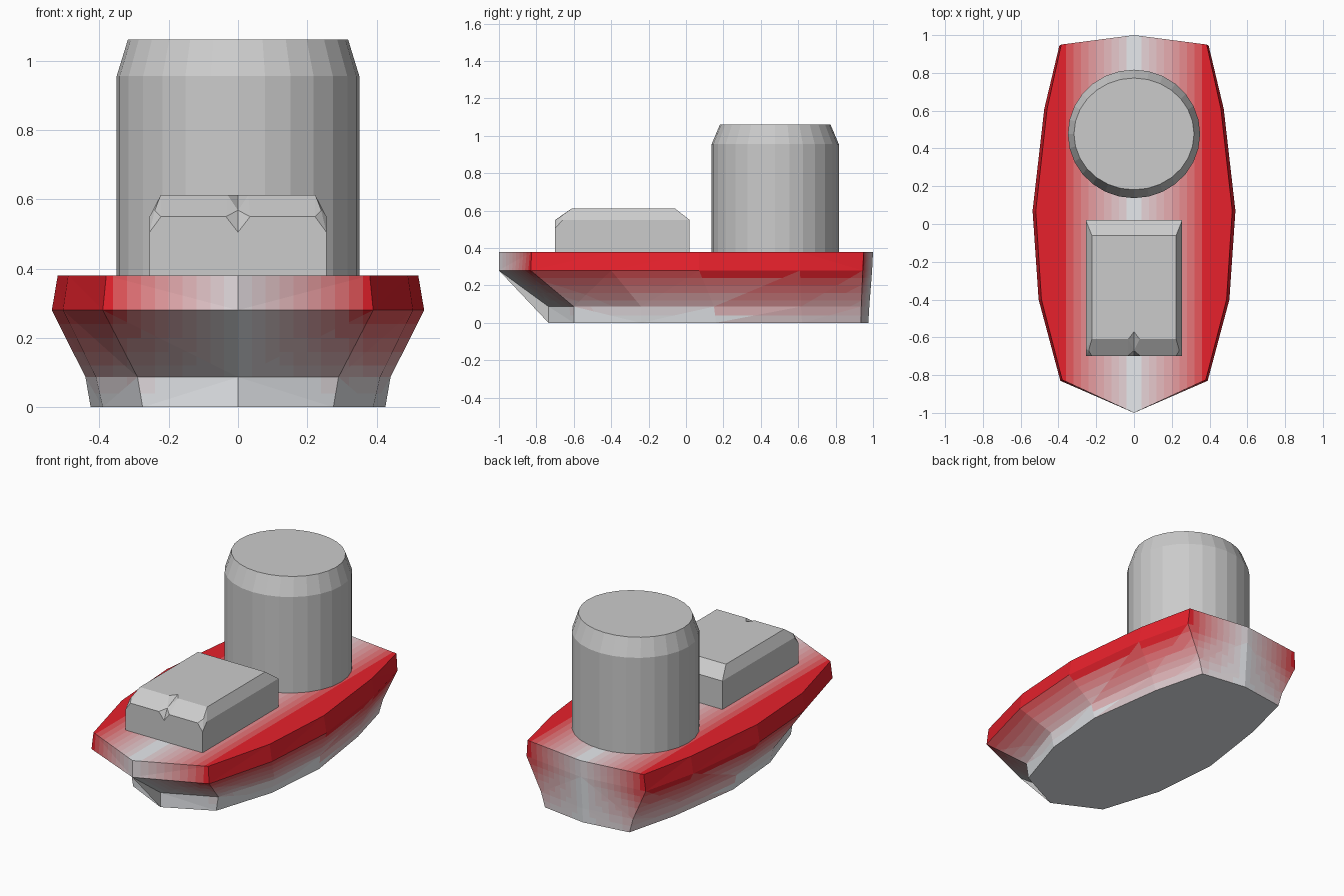
import bpy, bmesh

if "Cube" in bpy.data.objects:
    bpy.data.objects.remove(bpy.data.objects["Cube"])

RED, GREY, LEVELS = (0.8, 0.015, 0.025), (0.8, 0.82, 0.85), 10


def finish(name, bm):
    bmesh.ops.recalc_face_normals(bm, faces=bm.faces[:])
    mesh = bpy.data.meshes.new(name)
    bm.to_mesh(mesh)
    bm.free()
    obj = bpy.data.objects.new(name, mesh)
    bpy.context.collection.objects.link(obj)
    return obj


def bridge(bm, rings):
    """Stack closed rings of points and cap both ends."""
    rows = [[bm.verts.new(p) for p in ring] for ring in rings]
    n = len(rows[0])
    for a, b in zip(rows, rows[1:]):
        for i in range(n):
            j = (i + 1) % n
            bm.faces.new((a[i], a[j], b[j], b[i]))
    bm.faces.new(rows[0])
    bm.faces.new(rows[-1])


def hull_ring(half, z):
    """Half outline runs bow to stern; mirror it to close the ring."""
    return [(x, y, z) for x, y in half] + [(-x, y, z) for x, y in half[-2:0:-1]]


# Hull: four stacked outlines
bottom = [(0, -.735), (.275, -.6), (.39, -.24), (.425, .16), (.36, .62), (.28, .935), (0, .975)]
lower = [(0, -.735), (.29, -.6), (.41, -.24), (.44, .15), (.385, .615), (.305, .937), (0, .98)]
wide = [(0, -1), (.39, -.83), (.505, -.4), (.537, .07), (.475, .61), (.395, .945), (0, .995)]
deck = [(0, -1), (.38, -.825), (.49, -.4), (.52, .07), (.46, .61), (.385, .95), (0, 1)]
bm = bmesh.new()
bridge(bm, [hull_ring(bottom, 0), hull_ring(lower, .087),
            hull_ring(wide, .28), hull_ring(deck, .38)])
bmesh.ops.triangulate(bm, faces=[f for f in bm.faces if len(f.verts) == 4])

# Split into narrow bands so the grey-to-red fade can follow the faces
cuts = [((s * k * .04, 0, 0), (1, 0, 0)) for k in range(1, 10) for s in (-1, 1)]
cuts += [((0, 0, z), (0, 0, 1)) for z in (.04, .12, .16, .2, .24)]
for co, no in cuts:
    bmesh.ops.bisect_plane(bm, geom=bm.verts[:] + bm.edges[:] + bm.faces[:],
                           plane_co=co, plane_no=no, dist=1e-5)
for f in bm.faces:
    c = f.calc_center_median()
    w = min(1, abs(c.x) / .38)
    if c.z < .28:
        floor = 0 if c.y > .3 else .06
        w *= max(0, (c.z - floor) / (.28 - floor)) ** .6
    f.material_index = round(w * LEVELS)
hull = finish("hull", bm)
for i in range(LEVELS + 1):
    t = i / LEVELS
    mat = bpy.data.materials.new(f"hull_paint_{i}")
    mat.diffuse_color = [g + (r - g) * t for r, g in zip(RED, GREY)] + [1]
    mat.use_nodes = True
    mat.node_tree.nodes["Principled BSDF"].inputs["Base Color"].default_value = mat.diffuse_color
    hull.data.materials.append(mat)

# Thin fin under the bow
bm = bmesh.new()
bm.faces.new([bm.verts.new(p) for p in ((0, -1, .28), (0, -.735, .087), (0, -.735, 0))])
finish("bow_fin", bm)

# Funnel with a chamfered top
bpy.ops.mesh.primitive_cylinder_add(vertices=28, radius=1, depth=.62, location=(0, .477, .645))
funnel = bpy.context.object
funnel.name = "funnel"
bm = bmesh.new()
bm.from_mesh(funnel.data)
top = [v for v in bm.verts if v.co.z > 0]
for v in bm.verts:
    v.co.x *= .35
    v.co.y *= .34
cap = next(f for f in bm.faces if f.normal.z > .9)
new = bmesh.ops.extrude_face_region(bm, geom=[cap])["geom"]
bmesh.ops.delete(bm, geom=[cap], context='FACES_ONLY')
for v in new:
    if isinstance(v, bmesh.types.BMVert):
        v.co.x *= .908
        v.co.y *= .87
        v.co.z += .105
bmesh.ops.recalc_face_normals(bm, faces=bm.faces[:])
bm.to_mesh(funnel.data)
bm.free()

# Cabin: one chamfered half with clipped front corners, mirrored
points = [(x, y, .34) for x in (0, .255) for y in (-.7, .02)]
points += [(0, .02, .55), (.255, .02, .55), (0, -.06, .612), (.223, -.06, .612)]
points += [(.255, -.7, .505), (.222, -.7, .55), (.24, -.67, .568), (.255, -.66, .55),
           (.223, -.61, .612)]
points += [(0, -.7, .505), (.035, -.7, .55), (0, -.67, .568), (0, -.63, .585),
           (.03, -.61, .612), (0, -.57, .612)]
bm = bmesh.new()
verts = [bm.verts.new(p) for p in points]
out = bmesh.ops.convex_hull(bm, input=verts)
spare = {v for v in out["geom_interior"] + out["geom_unused"] if isinstance(v, bmesh.types.BMVert)}
bmesh.ops.delete(bm, geom=list(spare), context='VERTS')
bmesh.ops.dissolve_limit(bm, angle_limit=.02, verts=bm.verts[:], edges=bm.edges[:])
bmesh.ops.delete(bm, geom=[f for f in bm.faces if all(abs(v.co.x) < 1e-5 for v in f.verts)],
                 context='FACES')
cabin = finish("cabin", bm)
# Face outward from the middle of the half before mirroring
mirror = cabin.modifiers.new("mirror", 'MIRROR')
mirror.use_axis[0] = True
